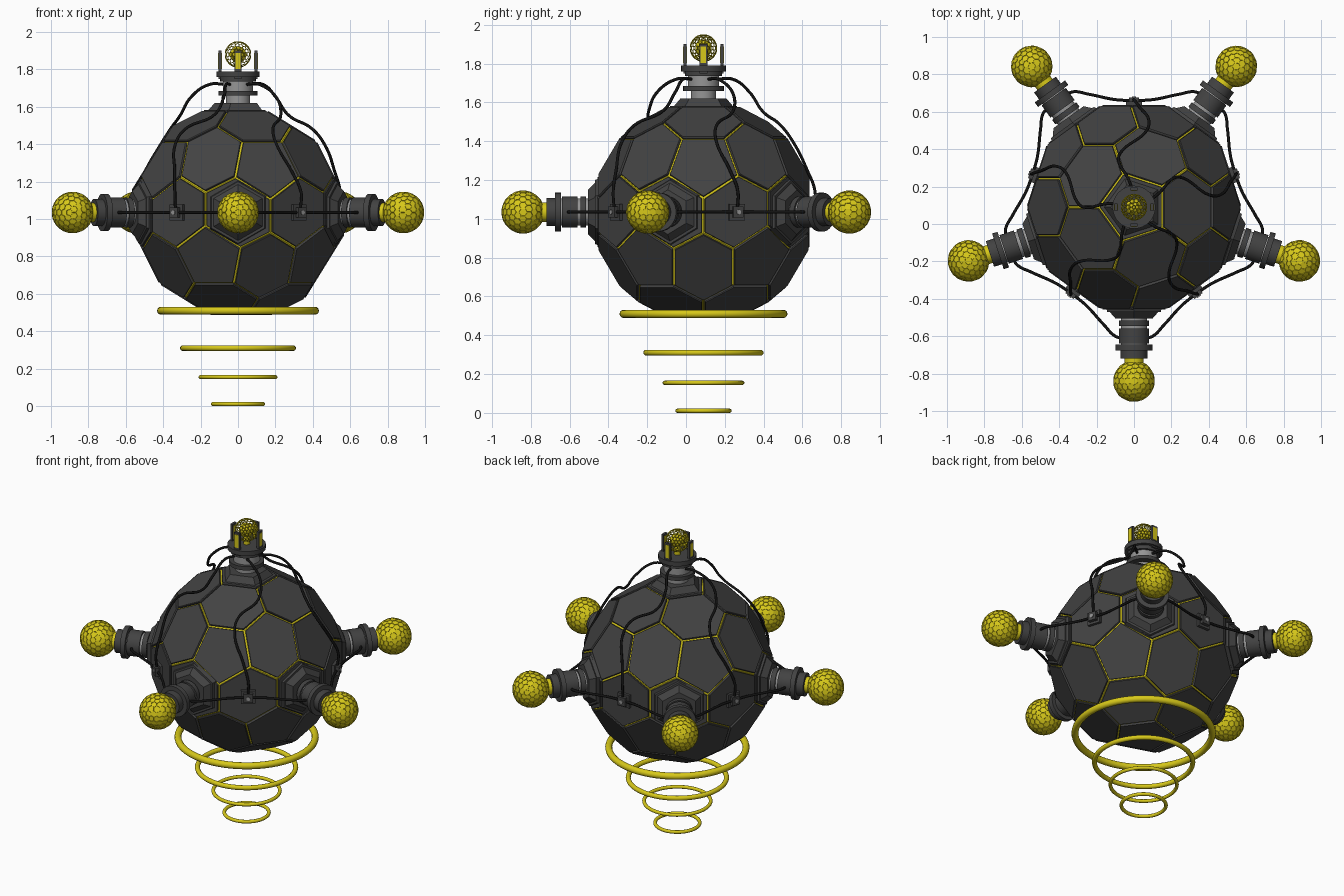
import bpy, bmesh, math
from mathutils import Matrix, Vector

if "Cube" in bpy.data.objects:
    bpy.data.objects.remove(bpy.data.objects["Cube"])

C = Vector((0, 0.09, 1.035))  # centre of the core
R5 = [math.radians(72 * k) for k in range(5)]


def material(name, rgb):
    m = bpy.data.materials.new(name)
    m.diffuse_color = (*rgb, 1)
    m.use_nodes = True
    m.node_tree.nodes["Principled BSDF"].inputs["Base Color"].default_value = m.diffuse_color
    return m


DARK = material("dark_metal", (0.055, 0.055, 0.055))
LIGHT = material("light_metal", (0.3, 0.3, 0.3))
YELLOW = material("yellow", (0.68, 0.58, 0.01))
BLACK = material("black_rubber", (0.006, 0.006, 0.006))


def add(name, data, mat, matrix=Matrix()):
    ob = bpy.data.objects.new(name, data)
    bpy.context.collection.objects.link(ob)
    ob.matrix_world = matrix
    if not data.materials:
        data.materials.append(mat)
    return ob


def finish(name, bm, mat, matrix=Matrix(), smooth=False):
    bmesh.ops.recalc_face_normals(bm, faces=bm.faces)
    me = bpy.data.meshes.new(name)
    bm.to_mesh(me)
    bm.free()
    if smooth:
        me.polygons.foreach_set("use_smooth", [True] * len(me.polygons))
        me.set_sharp_from_angle(angle=math.radians(35))
    return add(name, me, mat, matrix)


def cone(name, frame, r1, r2, a0, a1, mat, seg=32):
    """Frustum from a0 to a1 along the frame's z axis."""
    bm = bmesh.new()
    bmesh.ops.create_cone(bm, cap_ends=True, segments=seg, radius1=r1, radius2=r2,
                          depth=a1 - a0, matrix=Matrix.Translation((0, 0, (a0 + a1) / 2)))
    return finish(name, bm, mat, frame, seg > 8)


def box(name, frame, size, loc, mat):
    bm = bmesh.new()
    bmesh.ops.create_cube(bm, size=1, matrix=Matrix.Translation(loc) @ Matrix.Diagonal((*size, 1)))
    return finish(name, bm, mat, frame)


def frame_at(az):
    """Frame at the core centre: z points outward at azimuth az, y is up."""
    z = Vector((math.cos(az), math.sin(az), 0))
    y = Vector((0, 0, 1))
    return Matrix.Translation(C) @ Matrix((y.cross(z), y, z)).transposed().to_4x4()


def cells(subdiv, d):
    """Flat pentagon and hexagon cells tangent to a sphere of radius d."""
    bm = bmesh.new()
    bmesh.ops.create_icosphere(bm, subdivisions=subdiv, radius=1)
    bm.normal_update()
    out = []
    for v in bm.verts:
        n = v.co.normalized()
        u = n.orthogonal().normalized()
        w = n.cross(u)
        pts = [f.normal * d / f.normal.dot(v.co) for f in v.link_faces]
        pts.sort(key=lambda p: math.atan2(p.dot(w), p.dot(u)))
        out.append((n * d, pts))
    bm.free()
    return out


def panels(subdiv, d, layers):
    """Separate raised plates; layers are (depth scale, inset scale)."""
    bm = bmesh.new()
    for c, pts in cells(subdiv, d):
        loops = [[bm.verts.new((c + (p - c) * k) * s) for p in pts] for s, k in layers]
        n = len(pts)
        for a, b in zip(loops, loops[1:]):
            for i in range(n):
                bm.faces.new((a[i], a[(i + 1) % n], b[(i + 1) % n], b[i]))
        bm.faces.new(loops[-1])
    return bm


def solid(subdiv, d):
    bm = bmesh.new()
    for c, pts in cells(subdiv, d):
        bm.faces.new([bm.verts.new(p) for p in pts])
    bmesh.ops.remove_doubles(bm, verts=bm.verts, dist=d * 0.001)
    return bm


def cable(name, pts, radius=0.008):
    cu = bpy.data.curves.new(name, 'CURVE')
    cu.dimensions = '3D'
    cu.bevel_depth, cu.bevel_resolution, cu.resolution_u = radius, 2, 8
    cu.use_fill_caps = True
    sp = cu.splines.new('BEZIER')
    sp.bezier_points.add(len(pts) - 1)
    for b, p in zip(sp.bezier_points, pts):
        b.co = p
        b.handle_left_type = b.handle_right_type = 'AUTO'
    add(name, cu, BLACK)


# core: yellow inner body under dark plates
T = Matrix.Translation(C)
finish("inner_core", solid(2, 0.532), YELLOW, T)
finish("core_panels", panels(2, 0.547, [(0.95, 0.96), (0.99, 0.96), (1, 0.94)]), DARK, T)

# five arms: hexagonal foot, stepped barrel, yellow ball
ARM = [("foot", .175, .165, .53, .56, DARK, 6), ("foot_step", .15, .115, .56, .595, DARK, 6),
       ("barrel_core", .07, .07, .59, .74, LIGHT, 32), ("rear_sleeve", .08, .08, .605, .635, DARK, 32),
       ("front_sleeve", .08, .08, .65, .73, DARK, 32), ("collar", .1, .1, .735, .765, DARK, 32),
       ("tip", .072, .072, .765, .81, DARK, 32), ("neck", .05, .05, .81, .85, YELLOW, 32)]
ball = None
for a in R5:
    az = a - math.pi / 2
    F = frame_at(az)
    for n, r1, r2, a0, a1, m, seg in ARM:
        cone("arm_" + n, F, r1, r2, a0, a1, m, seg)
    M = F @ Matrix.Translation((0, 0, 0.93))
    if ball is None:
        ball = finish("arm_ball", panels(3, 0.11, [(0.94, 0.94), (1, 0.9)]), YELLOW, M)
        inner = finish("arm_ball_core", solid(3, 0.106), YELLOW, M)
    else:
        add("arm_ball", ball.data, YELLOW, M)
        add("arm_ball_core", inner.data, YELLOW, M)

# top turret: pentagonal foot and stacked discs
P = Matrix.Translation((0, C.y, 0))
PR = P @ Matrix.Rotation(math.pi / 2, 4, 'Z')
cone("turret_foot", PR, .165, .125, 1.575, 1.62, DARK, 5)
for n, r, a0, a1, m in [("neck", .065, 1.6, 1.67, LIGHT), ("lower_collar", .105, 1.66, 1.685, DARK),
                        ("drum", .08, 1.685, 1.76, LIGHT), ("step", .095, 1.735, 1.76, DARK),
                        ("disc", .115, 1.76, 1.79, DARK)]:
    cone("turret_" + n, P, r, r, a0, a1, m)
cone("turret_post", P, .02, .02, 1.78, 1.87, YELLOW, 16)
# four prongs with yellow inlays around the caged ball
for k in range(4):
    F = P @ Matrix.Rotation(k * math.pi / 2, 4, 'Z')
    box("prong", F, (.016, .04, .15), (.096, 0, 1.825), DARK)
    box("prong_inlay", F, (.02, .028, .085), (.096, 0, 1.845), YELLOW)
B = Matrix.Translation((0, C.y, 1.88))
finish("turret_ball", solid(2, 0.042), YELLOW, B)
cage = finish("turret_ball_cage", solid(3, 0.068), YELLOW, B)
w = cage.modifiers.new("wire", 'WIREFRAME')
w.thickness = 0.005

# five junction boxes with cables to the turret and neighbouring arms
DROP = [(.07, 0, 1.72), (.15, .03, 1.72), (.24, .08, 1.65), (.30, .065, 1.56), (.40, -.06, 1.48),
        (.46, -.08, 1.40), (.535, -.03, 1.25), (.575, 0, 1.14), (.57, 0, 1.06)]
for a in R5:
    az = a - math.radians(54)
    F = frame_at(az)
    box("junction_plate", F, (.085, .085, .03), (0, 0, .55), DARK)
    box("junction_box", F, (.055, .055, .03), (0, 0, .572), DARK)
    cone("junction_stud", F, .012, .012, .58, .592, LIGHT, 12)
    d = Vector((math.cos(az), math.sin(az), 0))
    l = Vector((-d.y, d.x, 0))
    cable("turret_cable", [Vector((0, C.y, z)) + d * r + l * t for r, t, z in DROP])
    for s in (-1, 1):
        arm = az + s * math.radians(36)
        ad = Vector((math.cos(arm), math.sin(arm), 0))
        al = Vector((-ad.y, ad.x, 0)) * -s
        cable("arm_cable", [C + d * .57 + l * s * .02, C + d * .575 + l * s * .1,
                            C + ad * .63 + al * .16, C + ad * .69 + al * .1, C + ad * .7 + al * .065])

# hover rings below
for i, (r, m, z) in enumerate([(.412, .021, .51), (.295, .015, .31), (.2, .011, .155), (.134, .011, .011)]):
    bm = bmesh.new()
    prof = [bm.verts.new((r + m * math.cos(t), 0, m * math.sin(t)))
            for t in [j * math.tau / 12 for j in range(12)]]
    edges = [bm.edges.new((prof[j], prof[(j + 1) % 12])) for j in range(12)]
    bmesh.ops.spin(bm, geom=prof + edges, axis=(0, 0, 1), cent=(0, 0, 0), angle=math.tau, steps=64)
    bmesh.ops.remove_doubles(bm, verts=bm.verts, dist=1e-5)
    finish("hover_ring_%d" % (i + 1), bm, YELLOW, Matrix.Translation((0, C.y, z)), True)
